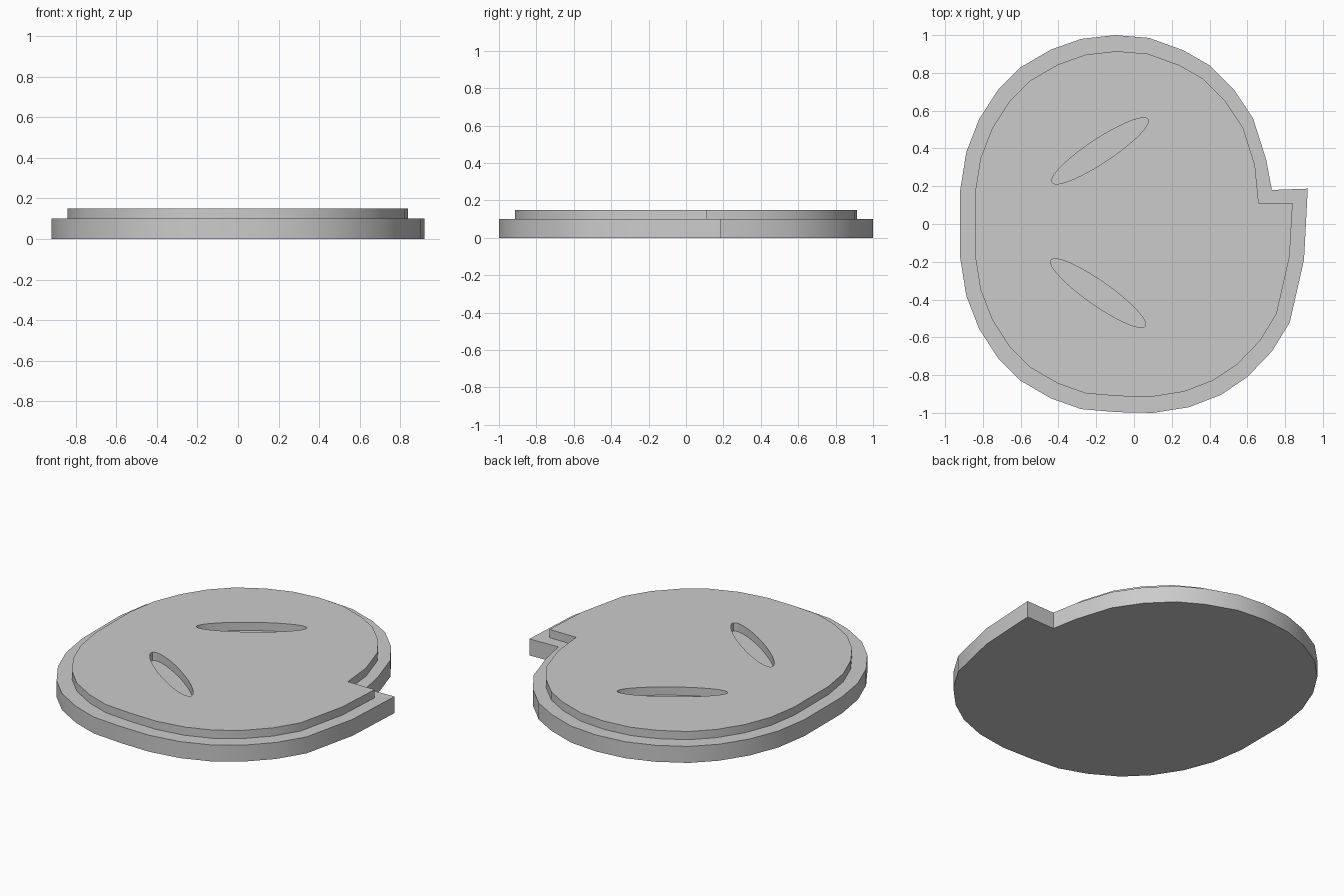
import bpy
import bmesh
import math

default_cube = bpy.data.objects.get("Cube")
if default_cube:
    bpy.data.objects.remove(default_cube, do_unlink=True)

# Single plain colour
grey = bpy.data.materials.new("plain_grey")
grey.use_nodes = True
grey.diffuse_color = (0.6, 0.6, 0.6, 1)
grey.node_tree.nodes["Principled BSDF"].inputs["Base Color"].default_value = grey.diffuse_color


def ellipse(centre_x, centre_y, long_radius, short_radius, tilt, steps=48):
    """Outline of a tilted ellipse."""
    c, s = math.cos(math.radians(tilt)), math.sin(math.radians(tilt))
    points = []
    for i in range(steps):
        angle = math.tau * i / steps
        u, v = long_radius * math.cos(angle), short_radius * math.sin(angle)
        points.append((centre_x + u * c - v * s, centre_y + u * s + v * c))
    return points


def plate(name, outlines, bottom, top, open_bottom=False):
    """Extrude closed outlines into a plate; outlines inside the first become holes."""
    curve = bpy.data.curves.new(name + "_profile", "CURVE")
    curve.dimensions = "2D"
    curve.fill_mode = "BOTH"
    curve.extrude = (top - bottom) / 2
    for outline in outlines:
        spline = curve.splines.new("POLY")
        spline.points.add(len(outline) - 1)
        for point, (x, y) in zip(spline.points, outline):
            point.co = (x, y, 0, 1)
        spline.use_cyclic_u = True
    obj = bpy.data.objects.new(name, curve)
    bpy.context.collection.objects.link(obj)
    bpy.ops.object.select_all(action="DESELECT")
    obj.select_set(True)
    bpy.context.view_layer.objects.active = obj
    bpy.ops.object.convert(target="MESH")
    obj = bpy.context.object

    # Weld the caps to the walls and put the plate at its height
    bm = bmesh.new()
    bm.from_mesh(obj.data)
    bmesh.ops.remove_doubles(bm, verts=bm.verts, dist=1e-4)
    bmesh.ops.recalc_face_normals(bm, faces=bm.faces)
    bmesh.ops.translate(bm, verts=bm.verts, vec=(0, 0, (top + bottom) / 2))
    if open_bottom:
        hidden = [f for f in bm.faces if f.normal.z < -0.9]
        bmesh.ops.delete(bm, geom=hidden, context="FACES")
    bm.to_mesh(obj.data)
    bm.free()
    obj.data.materials.clear()
    obj.data.materials.append(grey)
    bpy.ops.object.shade_smooth_by_angle(angle=math.radians(30))
    return obj


# Rounded outline: back right arc, mirrored left side, front right arc, notch
back_arc = [(0.7, 0.34), (0.63, 0.56), (0.53, 0.71), (0.4, 0.84), (0.26, 0.92),
            (0.08, 0.985), (-0.1, 1)]
side_arc = [(-0.28, 0.98), (-0.44, 0.923), (-0.6, 0.83), (-0.72, 0.71),
            (-0.82, 0.555), (-0.888, 0.38), (-0.92, 0.18)]
front_arc = [(-0.09, -0.996), (0.1, -1), (0.29, -0.97), (0.46, -0.905),
             (0.6, -0.81), (0.73, -0.675), (0.825, -0.52), (0.9, -0.19)]
arcs = back_arc + side_arc + [(x, -y) for x, y in reversed(side_arc)] + front_arc

base_outline = [(0.92, 0.187), (0.73, 0.18)] + arcs

# Raised outline is the same shape drawn in, with its own notch
inset = 0.915
raised_outline = [(0.84, 0.11), (0.66, 0.11)] + [(x * inset, y * inset) for x, y in arcs]

# Slanted oval slots cut through the raised plate
back_slot = ellipse(-0.18, 0.387, 0.304, 0.063, 33.4)
front_slot = ellipse(-0.19, -0.366, 0.304, 0.063, -35)

plate("base_plate", [base_outline], 0, 0.1)
plate("raised_plate", [raised_outline, back_slot, front_slot], 0.1, 0.15, open_bottom=True)
